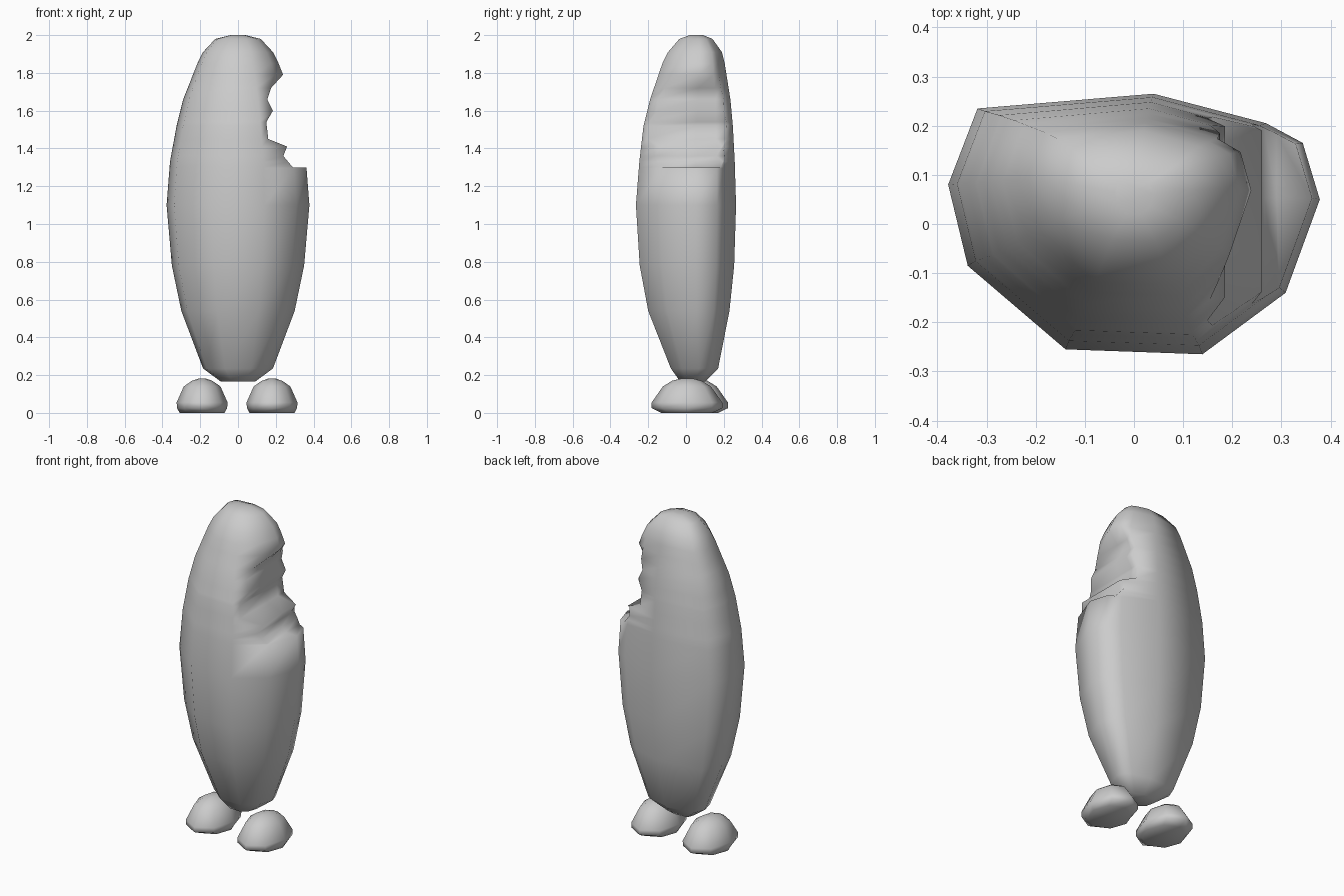
import bpy, bmesh, math

if "Cube" in bpy.data.objects:
    bpy.data.objects.remove(bpy.data.objects["Cube"])

grey = bpy.data.materials.new("light grey")
grey.diffuse_color = (0.6, 0.6, 0.6, 1)
grey.use_nodes = True
grey.node_tree.nodes["Principled BSDF"].inputs["Base Color"].default_value = grey.diffuse_color


def interp(table, z):
    """Linear lookup of a row (z, a, b, ...) at height z."""
    for lo, hi in zip(table, table[1:]):
        if lo[0] <= z <= hi[0]:
            t = (z - lo[0]) / (hi[0] - lo[0])
            return [a + (b - a) * t for a, b in zip(lo[1:], hi[1:])]
    return None


def loft(name, rings):
    """Skin a stack of equal-sized rings and cap both ends."""
    bm = bmesh.new()
    loops = [[bm.verts.new(p) for p in ring] for ring in rings]
    n = len(loops[0])
    for a, b in zip(loops, loops[1:]):
        for i in range(n):
            j = (i + 1) % n
            bm.faces.new((a[i], a[j], b[j], b[i]))
    bm.faces.new(loops[0][::-1])
    bm.faces.new(loops[-1])
    bmesh.ops.recalc_face_normals(bm, faces=bm.faces)
    for f in bm.faces:
        f.smooth = True
    mesh = bpy.data.meshes.new(name)
    bm.to_mesh(mesh)
    bm.free()
    mesh.materials.append(grey)
    obj = bpy.data.objects.new(name, mesh)
    bpy.context.collection.objects.link(obj)
    return obj


# Body cross-section at its widest height
section = [(-0.14, -0.255), (0.14, -0.265), (0.31, -0.14), (0.38, 0.05), (0.345, 0.165),
           (0.27, 0.205), (0.04, 0.265), (-0.32, 0.235), (-0.38, 0.08), (-0.34, -0.085)]

# Body taper: height, half width, front y, back y
taper = [(0.165, 0.09, -0.03, 0.10), (0.235, 0.185, -0.08, 0.17), (0.54, 0.30, -0.20, 0.23),
         (0.78, 0.35, -0.245, 0.255), (1.10, 0.378, -0.265, 0.265), (1.33, 0.36, -0.247, 0.258),
         (1.52, 0.325, -0.225, 0.248), (1.66, 0.29, -0.19, 0.235), (1.85, 0.215, -0.125, 0.205),
         (1.91, 0.185, -0.095, 0.19), (1.98, 0.12, -0.035, 0.14), (2.0, 0.04, 0.02, 0.09)]

# Bite edge: height, x limit
bite = [(1.30, 0.29), (1.36, 0.24), (1.41, 0.26), (1.45, 0.16), (1.54, 0.15),
        (1.60, 0.185), (1.66, 0.155), (1.72, 0.175), (1.79, 0.24)]


def body_ring(z):
    half, front, back = interp(taper, z)
    mid, depth = (front + back) / 2, (back - front) / 2
    pts = [(x * half / 0.38, mid + y * depth / 0.265) for x, y in section]
    limit = interp(bite, z)
    if not limit:
        return [(x, y, z) for x, y in pts]
    limit, n, out = limit[0], len(pts), []
    for i, (x, y) in enumerate(pts):
        if x > limit:
            # slide along the outline to where the bite crosses it
            for px, py in (pts[i - 1], pts[(i + 1) % n]):
                if px <= limit:
                    y = py + (y - py) * (limit - px) / (x - px)
            x = limit
        out.append((x, y, z))
    return out


heights = sorted({r[0] for r in taper} | {r[0] for r in bite} | {1.298})
loft("body", [body_ring(z) for z in heights])


# Feet: height, width factor, length factor
foot_taper = [(0.005, 0.88, 0.72), (0.03, 0.98, 1.0), (0.06, 1.0, 1.0),
              (0.145, 0.72, 0.68), (0.175, 0.40, 0.42), (0.188, 0.12, 0.15)]
for side, name, y0 in ((-1, "left_foot", 0.035), (1, "right_foot", 0.005)):
    cx = -0.19 if side < 0 else 0.18
    rings = []
    for z, w, d in foot_taper:
        rings.append([(cx + side * 0.135 * w * math.cos(a), y0 + 0.187 * d * math.sin(a), max(z - 0.005, 0))
                      for a in (math.tau * k / 8 for k in range(8))])
    loft(name, rings)
